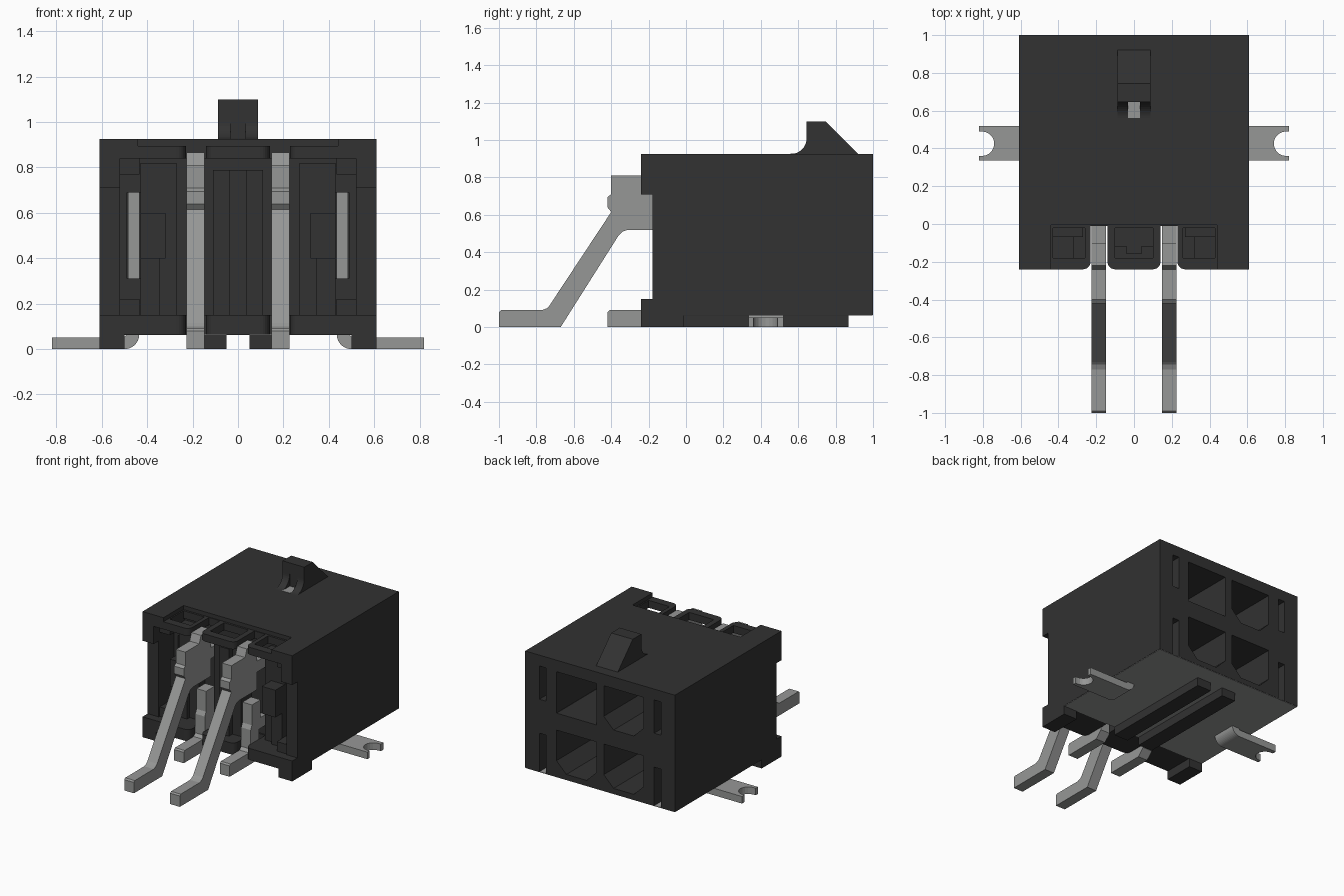
import bpy, bmesh, math
from mathutils import Vector

cube = bpy.data.objects.get("Cube")
if cube:
    bpy.data.objects.remove(cube, do_unlink=True)


def material(name, rgb):
    m = bpy.data.materials.new(name)
    m.use_nodes = True
    m.diffuse_color = (*rgb, 1)
    m.node_tree.nodes["Principled BSDF"].inputs["Base Color"].default_value = (*rgb, 1)
    return m


BLACK = material("black plastic", (0.032, 0.032, 0.032))
METAL = material("grey metal", (0.305, 0.31, 0.305))


def prism(name, pts, axis, a, b, mat=BLACK):
    """Extrude a flat outline along an axis from a to b."""
    place = {"x": lambda p, t: (t, p[0], p[1]),
             "y": lambda p, t: (p[0], t, p[1]),
             "z": lambda p, t: (p[0], p[1], t)}[axis]
    bm = bmesh.new()
    face = bm.faces.new([bm.verts.new(place(p, a)) for p in pts])
    ext = bmesh.ops.extrude_face_region(bm, geom=[face])
    moved = [v for v in ext["geom"] if isinstance(v, bmesh.types.BMVert)]
    shift = Vector(place((0, 0), b - a))
    bmesh.ops.translate(bm, verts=moved, vec=shift)
    bmesh.ops.recalc_face_normals(bm, faces=bm.faces)
    me = bpy.data.meshes.new(name)
    bm.to_mesh(me)
    bm.free()
    me.materials.append(mat)
    ob = bpy.data.objects.new(name, me)
    bpy.context.scene.collection.objects.link(ob)
    return ob


def box(name, x, y, z, mat=BLACK):
    return prism(name, [(x[0], y[0]), (x[1], y[0]), (x[1], y[1]), (x[0], y[1])],
                 "z", z[0], z[1], mat)


def side(s, lo, hi):
    return tuple(sorted((s * lo, s * hi)))


def arc(cx, cy, r, start, end, steps=10):
    angles = [math.radians(start + (end - start) * i / steps) for i in range(steps + 1)]
    return [(cx + r * math.cos(t), cy + r * math.sin(t)) for t in angles]


def cut(target, cutter):
    mod = target.modifiers.new("cut", "BOOLEAN")
    mod.operation = "DIFFERENCE"
    mod.solver = "EXACT"
    mod.object = cutter
    bpy.context.view_layer.objects.active = target
    bpy.ops.object.modifier_apply(modifier=mod.name)
    bpy.data.objects.remove(cutter, do_unlink=True)


# Housing shell with the stepped front edge
housing = prism("housing", [(-0.24, 0.065), (1, 0.065), (1, 0.925), (-0.24, 0.925),
                            (-0.24, 0.71), (-0.18, 0.71), (-0.18, 0.15), (-0.24, 0.15)],
                "x", -0.61, 0.61)
cut(housing, box("terminal_bay", (-0.52, 0.52), (-0.3, 0.0), (0.15, 0.84)))
cut(housing, box("top_recess", (-0.44, 0.44), (-0.3, -0.005), (0.895, 1)))
cut(housing, box("centre_window", (-0.1, 0.1), (-0.18, -0.02), (0.8, 1)))

for s in (-1, 1):
    # Rounded slots that let the terminals pass the top and bottom lips
    slot = [(0.14, -0.01)] + arc(0.1, -0.2, 0.04, 0, -90, 6) + [(0.1, -0.26), (0.27, -0.26)]
    slot += arc(0.27, -0.2, 0.04, -90, -180, 6) + [(0.23, -0.01)]
    cut(housing, prism("terminal_slot", [(s * x, y) for x, y in slot], "z", 0, 1))
    cut(housing, box("lip_window", side(s, 0.26, 0.43), (-0.18, -0.02), (0.8, 1)))
    cut(housing, box("clip_slot", side(s, 0.43, 0.49), (-0.1, 0.5), (0.31, 0.69)))
    # Mating face: four sockets and key slots
    for z in (0.105, 0.535):
        c = 0.001 if (s > 0 and z > 0.3) else 0.08
        cut(housing, prism("socket", [(s * x, h) for x, h in (
            (0.03, z + c), (0.03 + c, z), (0.355 - c, z), (0.355, z + c),
            (0.355, z + 0.305), (0.03, z + 0.305))], "y", 0.12, 1.1))
    cut(housing, box("upper_key", side(s, 0.44, 0.495), (0.8, 1.1), (0.6, 0.845)))
    cut(housing, box("lower_key", side(s, 0.44, 0.495), (0.8, 1.1), (0, 0.35)))

# Grey plate covering the underside
box("underside_plate", (-0.608, 0.608), (-0.01, 0.998), (0.062, 0.066), METAL)

# Ramp latch on the top, with a relief groove down to a grey pad
ramp = [(0.645, 1.10), (0.745, 1.10), (0.92, 0.925), (0.92, 0.92), (0.56, 0.92)]
ramp += arc(0.56, 1.01, 0.085, -90, 0)
latch = prism("latch", ramp, "x", -0.088, 0.088)
cut(latch, box("latch_groove", (-0.032, 0.032), (0.5, 0.65), (0.9, 1.02)))
box("latch_pad", (-0.032, 0.032), (0.56, 0.65), (0.92, 0.927), METAL)

# Ribs inside the terminal bay
box("centre_rib", (-0.11, 0.11), (-0.12, 0.01), (0.14, 0.79))
box("centre_rib_ridge", (-0.04, 0.04), (-0.16, -0.11), (0.14, 0.79))

upper_profile = [(0.6, 0.65), (0.6, 0.73), (-0.1, 0.73), (-0.1, 0.865), (-0.22, 0.865),
                 (-0.24, 0.81), (-0.40, 0.81), (-0.40, 0.71), (-0.42, 0.695),
                 (-0.42, 0.64), (-0.40, 0.615), (-0.73, 0.115), (-0.745, 0.1),
                 (-0.77, 0.09), (-0.99, 0.09), (-1, 0.08), (-1, 0), (-0.67, 0),
                 (-0.36, 0.49), (-0.34, 0.51), (-0.31, 0.52), (-0.1, 0.52), (-0.1, 0.65)]
lower_profile = [(-0.42, 0), (-0.13, 0), (-0.08, 0.05), (-0.08, 0.22), (0.6, 0.22),
                 (0.6, 0.30), (-0.06, 0.30), (-0.06, 0.43), (-0.16, 0.43), (-0.16, 0.28),
                 (-0.175, 0.25), (-0.175, 0.11), (-0.195, 0.09), (-0.41, 0.09), (-0.42, 0.08)]

for s, label in ((-1, "right"), (1, "left")):
    # Bay walls and clip frames
    box(label + "_bay_panel", side(s, 0.27, 0.43), (-0.07, 0.01), (0.14, 0.82))
    box(label + "_bay_block", side(s, 0.32, 0.43), (-0.18, -0.06), (0.4, 0.6))
    box(label + "_bay_post", side(s, 0.345, 0.43), (-0.1, -0.06), (0.14, 0.4))
    for part, z in (("lower", (0.14, 0.22)), ("upper", (0.77, 0.85))):
        box(label + "_" + part + "_bay_corner", side(s, 0.435, 0.53), (-0.17, 0.01), z)

    # Standoffs below the housing
    box(label + "_front_foot", side(s, 0.5, 0.61), (-0.24, -0.01), (0, 0.07))
    box(label + "_rail", side(s, 0.05, 0.165), (-0.01, 0.87), (0, 0.07))

    # Bent terminals
    x0, x1 = side(s, 0.148, 0.226)
    prism(label + "_upper_terminal", upper_profile, "x", x0, x1, METAL)
    prism(label + "_lower_terminal", lower_profile, "x", x0, x1, METAL)

    # Board clip: forked tab, rolled bend and upright plate
    fork = [(0.55, 0.335), (0.82, 0.335), (0.82, 0.36)] + \
        arc(0.805, 0.425, 0.065, 270, 90) + \
        [(0.82, 0.49), (0.82, 0.52), (0.55, 0.52)]
    prism(label + "_clip_tab", [(s * x, y) for x, y in fork], "z", 0, 0.052, METAL)
    bend = [(0.56, 0)] + arc(0.5, 0.065, 0.065, 270, 180) + \
        [(0.435, 0.35), (0.485, 0.35), (0.485, 0.07), (0.503, 0.052), (0.56, 0.052)]
    prism(label + "_clip_bend", [(s * x, z) for x, z in bend], "y", 0.335, 0.52, METAL)
    box(label + "_clip_plate", side(s, 0.435, 0.485), (0.1, 0.5), (0.31, 0.69), METAL)
